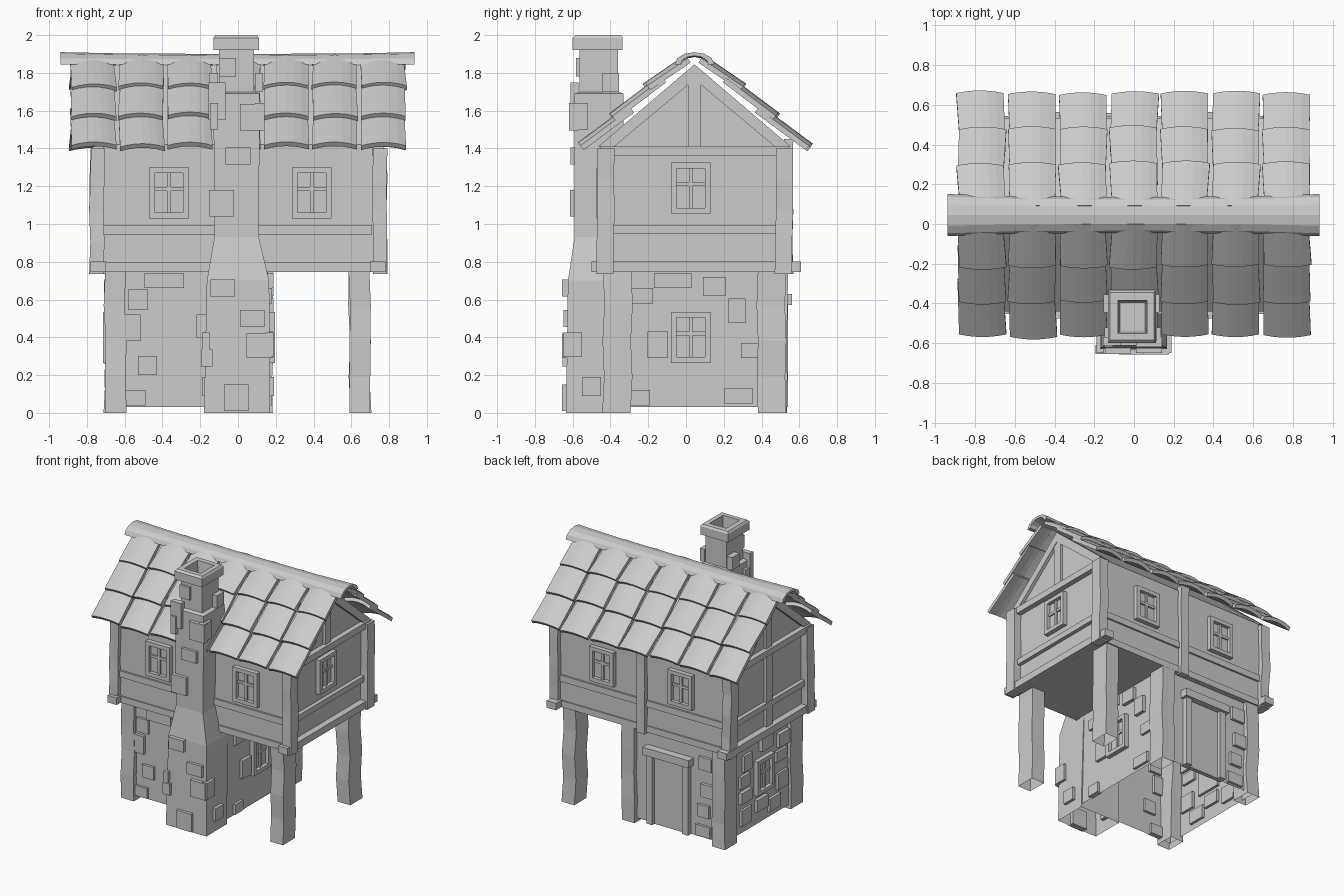
import bpy, bmesh, math, random
from mathutils import Vector

random.seed(4)
if "Cube" in bpy.data.objects:
    bpy.data.objects.remove(bpy.data.objects["Cube"])

grey = bpy.data.materials.new("plain grey")
grey.use_nodes = True
grey.diffuse_color = (0.6, 0.6, 0.6, 1)
grey.node_tree.nodes["Principled BSDF"].inputs["Base Color"].default_value = grey.diffuse_color
MID = 0.045  # y of the ridge line


def finish(bm, name):
    bmesh.ops.recalc_face_normals(bm, faces=bm.faces)
    mesh = bpy.data.meshes.new(name)
    bm.to_mesh(mesh)
    bm.free()
    mesh.materials.append(grey)
    obj = bpy.data.objects.new(name, mesh)
    bpy.context.collection.objects.link(obj)
    return obj


def loft(name, rings, bottom=True, top=True):
    """Skin equal-length rings of points, lowest first."""
    bm = bmesh.new()
    loops = [[bm.verts.new(p) for p in ring] for ring in rings]
    n = len(loops[0])
    for a, b in zip(loops, loops[1:]):
        for i in range(n):
            j = (i + 1) % n
            bm.faces.new((a[i], a[j], b[j], b[i]))
    if bottom:
        bm.faces.new(loops[0])
    if top:
        bm.faces.new(loops[-1])
    return finish(bm, name)


def rect(z, x0, x1, y0, y1):
    return [(x0, y0, z), (x1, y0, z), (x1, y1, z), (x0, y1, z)]


def box(name, x0, x1, y0, y1, z0, z1, bottom=True):
    return loft(name, [rect(z0, x0, x1, y0, y1), rect(z1, x0, x1, y0, y1)], bottom)


def post(name, x, y, w, d, z0, z1, bend=0.008, bottom=True):
    """Upright timber with a hand-hewn wobble."""
    rings = []
    for i in range(5):
        ox, oy = (random.uniform(-bend, bend) for _ in "xy")
        z = z0 + (z1 - z0) * i / 4
        rings.append(rect(z, x - w / 2 + ox, x + w / 2 + ox, y - d / 2 + oy, y + d / 2 + oy))
    return loft(name, rings, bottom)


def on_wall(name, wall, u, z, w, h, depth, sink=0.02):
    """Box standing out from a wall given as (axis, sign, offset)."""
    axis, sign, off = wall
    near, far = sorted((off - sign * sink, off + sign * depth))
    a, b = (u - w / 2, u + w / 2), (near, far)
    if axis == "x":
        a, b = b, a
    return box(name, *a, *b, z - h / 2, z + h / 2)


def window(name, wall, u, z):
    w, h, t = 0.21, 0.27, 0.03
    for s in (-1, 1):
        on_wall(name + "_jamb", wall, u + s * (w - t) / 2, z, t, h, 0.035)
        on_wall(name + "_rail", wall, u, z + s * (h - t) / 2, w - 2 * t, t, 0.035)
    on_wall(name + "_mullion", wall, u, z, 0.02, h - 2 * t, 0.02)
    on_wall(name + "_crossbar", wall, u, z + 0.02, w - 2 * t, 0.02, 0.018)
    on_wall(name + "_glass", wall, u, z, w - 2 * t, h - 2 * t, 0.006)


def stones(wall, blocks):
    for u, z, w, h in blocks:
        on_wall("stone_block", wall, u, z, w, h, random.uniform(0.018, 0.03))


def scattered(count, u0, u1, z0, z1, blocked):
    """Random blocks that keep clear of an opening and each other."""
    found = []
    for _ in range(400):
        if len(found) == count:
            break
        w, h = random.uniform(0.09, 0.14), random.uniform(0.08, 0.13)
        u, z = random.uniform(u0 + w / 2, u1 - w / 2), random.uniform(z0 + h / 2, z1 - h / 2)
        if all(abs(u - a) > (w + c) / 2 + 0.02 or abs(z - b) > (h + d) / 2 + 0.02
               for a, b, c, d in found + [blocked]):
            found.append((u, z, w, h))
    return found


# Stone ground floor
box("stone_room", -0.68, 0.16, -0.41, 0.5, 0.03, 0.76, bottom=False)
ROOM_FRONT, ROOM_BACK = ("y", -1, -0.41), ("y", 1, 0.5)
ROOM_RIGHT, ROOM_LEFT = ("x", -1, -0.68), ("x", 1, 0.16)
stones(ROOM_FRONT, [(-0.39, 0.7, 0.21, 0.08), (-0.53, 0.6, 0.1, 0.11), (-0.56, 0.45, 0.09, 0.14),
                    (-0.48, 0.25, 0.1, 0.1), (-0.55, 0.08, 0.12, 0.08), (-0.19, 0.46, 0.06, 0.12)])
stones(ROOM_LEFT, [(-0.07, 0.7, 0.2, 0.08), (0.15, 0.67, 0.12, 0.1), (0.27, 0.54, 0.09, 0.13),
                   (-0.23, 0.62, 0.11, 0.08), (-0.15, 0.36, 0.11, 0.14), (0.34, 0.33, 0.1, 0.08),
                   (0.28, 0.09, 0.15, 0.08), (-0.24, 0.08, 0.1, 0.08)])
stones(ROOM_RIGHT, scattered(10, -0.28, 0.37, 0.04, 0.74, (0.025, 0.4, 0.21, 0.27)))
stones(ROOM_BACK, scattered(7, -0.6, 0.08, 0.04, 0.74, (-0.215, 0.3, 0.4, 0.7)))
window("lower_window", ROOM_LEFT, 0.025, 0.4)
window("lower_window", ROOM_RIGHT, 0.025, 0.4)

# Back door
on_wall("door_panel", ROOM_BACK, -0.215, 0.3, 0.28, 0.54, 0.012)
for s in (-1, 1):
    on_wall("door_jamb", ROOM_BACK, -0.215 + s * 0.155, 0.3, 0.05, 0.54, 0.04)
on_wall("door_lintel", ROOM_BACK, -0.215, 0.6, 0.4, 0.06, 0.06)

# Posts under the upper floor
for x in (-0.65, 0.645):
    for y in (-0.365, 0.455):
        post("ground_post", x, y, 0.11, 0.15, 0, 0.76, bottom=False)
post("ground_post", 0.13, 0.465, 0.11, 0.14, 0, 0.76, bottom=False)

# Upper floor with gables
X, Y0, Y1 = 0.73, -0.44, 0.53
profile = [(Y0, 0.745), (Y1, 0.745), (Y1, 1.42), (MID, 1.84), (Y0, 1.42)]
loft("upper_room", [[(x, y, z) for y, z in profile] for x in (-X, X)])
FRONT, BACK = ("y", -1, Y0), ("y", 1, Y1)
for x in (-0.745, 0.75):
    for y in (-0.425, 0.52):
        post("corner_post", x, y, 0.075, 0.09, 0.735, 1.4, 0.006)
for wall in (FRONT, BACK):
    on_wall("long_rail", wall, 0, 0.97, 1.42, 0.05, 0.014)
    on_wall("long_sill", wall, 0, 0.77, 1.42, 0.05, 0.01)
    for x in (-0.365, 0.39):
        window("upper_window", wall, x if wall is FRONT else 0.34 * math.copysign(1, x), 1.165)
post("back_stud", 0.0, 0.54, 0.07, 0.05, 0.735, 1.45, 0.004)

# Gable framing on both ends
for s in (-1, 1):
    end = ("x", s, s * X)
    on_wall("end_rail", end, MID, 0.97, 0.9, 0.045, 0.03)
    on_wall("tie_beam", end, MID, 1.385, 1.0, 0.05, 0.04)
    on_wall("end_sill", end, MID + 0.01, 0.773, 1.11, 0.055, 0.05, 0.03)
    on_wall("king_post", end, MID, 1.59, 0.07, 0.37, 0.02)
    for t in (-1, 1):
        band = [(0.51, 1.41), (0.0, 1.845), (0.0, 1.765), (0.425, 1.41)]
        loft("rafter", [[(x, MID + t * d, z) for d, z in band] for x in (s * 0.7, s * 0.755)])
window("end_window", ("x", 1, X), 0.025, 1.19)
on_wall("end_stud", ("x", -1, -X), MID, 1.07, 0.07, 0.6, 0.025)


# Curved roof tiles
def tile(x, side, low, high):
    bm = bmesh.new()
    (d0, z0), (d1, z1) = low, high
    normal = Vector((0, side * (z1 - z0), d0 - d1)).normalized()
    lean, slip = random.uniform(-0.008, 0.008), random.uniform(-0.008, 0.008)
    rows = []
    for d, z, half, shift in ((d0 + slip, z0 - slip * 0.7, 0.119, lean), (d1, z1, 0.114, -lean)):
        for lift in (0, 0.028):
            row = []
            for i in range(7):
                u = i / 3 - 1
                p = Vector((x + shift + u * half, MID + side * d, z))
                row.append(bm.verts.new(p + normal * (lift + 0.022 * (1 - u * u))))
            rows.append(row)
    lo, lo_top, hi, hi_top = rows
    for a, b in ((lo, lo_top), (lo_top, hi_top), (hi_top, hi), (hi, lo)):
        for i in range(6):
            bm.faces.new((a[i], a[i + 1], b[i + 1], b[i]))
    for i in (0, 6):
        bm.faces.new((lo[i], lo_top[i], hi_top[i], hi[i]))
    finish(bm, "roof_tile")


COURSES = [((0.59, 1.39), (0.32, 1.59)), ((0.415, 1.55), (0.15, 1.75)), ((0.24, 1.705), (0.02, 1.855))]
for side in (-1, 1):
    for low, high in COURSES:
        for column in range(-3, 4):
            tile(column * 0.256, side, low, high)

# Ridge cap, flared at the ends
rings = []
for x, k in ((-0.94, 1.08), (-0.6, 0.96), (0, 0.92), (0.6, 0.96), (0.935, 1.08)):
    ring = []
    for r, order in ((1.0, range(7)), (0.7, range(6, -1, -1))):
        for i in order:
            a = math.pi * i / 6
            ring.append((x, MID + 0.098 * k * r * math.cos(a), 1.845 + 0.06 * k * r * math.sin(a)))
    rings.append(ring)
loft("ridge_cap", rings)

# Chimney stack with hollow cap
loft("chimney", [
    rect(0.0, -0.18, 0.17, -0.635, -0.38), rect(0.7, -0.165, 0.165, -0.625, -0.36),
    rect(0.93, -0.125, 0.11, -0.59, -0.33), rect(1.69, -0.13, 0.115, -0.59, -0.33),
    rect(1.7, -0.1, 0.085, -0.565, -0.36), rect(1.92, -0.1, 0.085, -0.565, -0.36),
    rect(1.92, -0.13, 0.11, -0.6, -0.335), rect(1.985, -0.13, 0.11, -0.6, -0.335),
    rect(2.0, -0.12, 0.1, -0.585, -0.345), rect(2.0, -0.08, 0.065, -0.55, -0.385),
    rect(1.86, -0.07, 0.055, -0.54, -0.395)], bottom=False)
stones(("y", -1, -0.59), [(-0.11, 1.65, 0.09, 0.2), (0.075, 1.565, 0.13, 0.14),
                          (0, 1.36, 0.13, 0.09), (-0.085, 1.11, 0.13, 0.14)])
stones(("y", -1, -0.63), [(-0.08, 0.66, 0.13, 0.09), (0.075, 0.5, 0.13, 0.09), (0.11, 0.355, 0.13, 0.13),
                          (-0.165, 0.29, 0.06, 0.09), (-0.01, 0.08, 0.13, 0.14)])
for s, upper, lower in ((-1, -0.125, -0.17), (1, 0.11, 0.165)):
    stones(("x", s, upper), [(-0.57, 1.57, 0.1, 0.14), (-0.4, 1.75, 0.09, 0.1)])
    stones(("x", s, lower), [(-0.6, 0.36, 0.1, 0.13), (-0.5, 0.14, 0.1, 0.1)])
on_wall("stone_block", ("y", -1, -0.565), -0.055, 1.83, 0.09, 0.1, 0.018)
